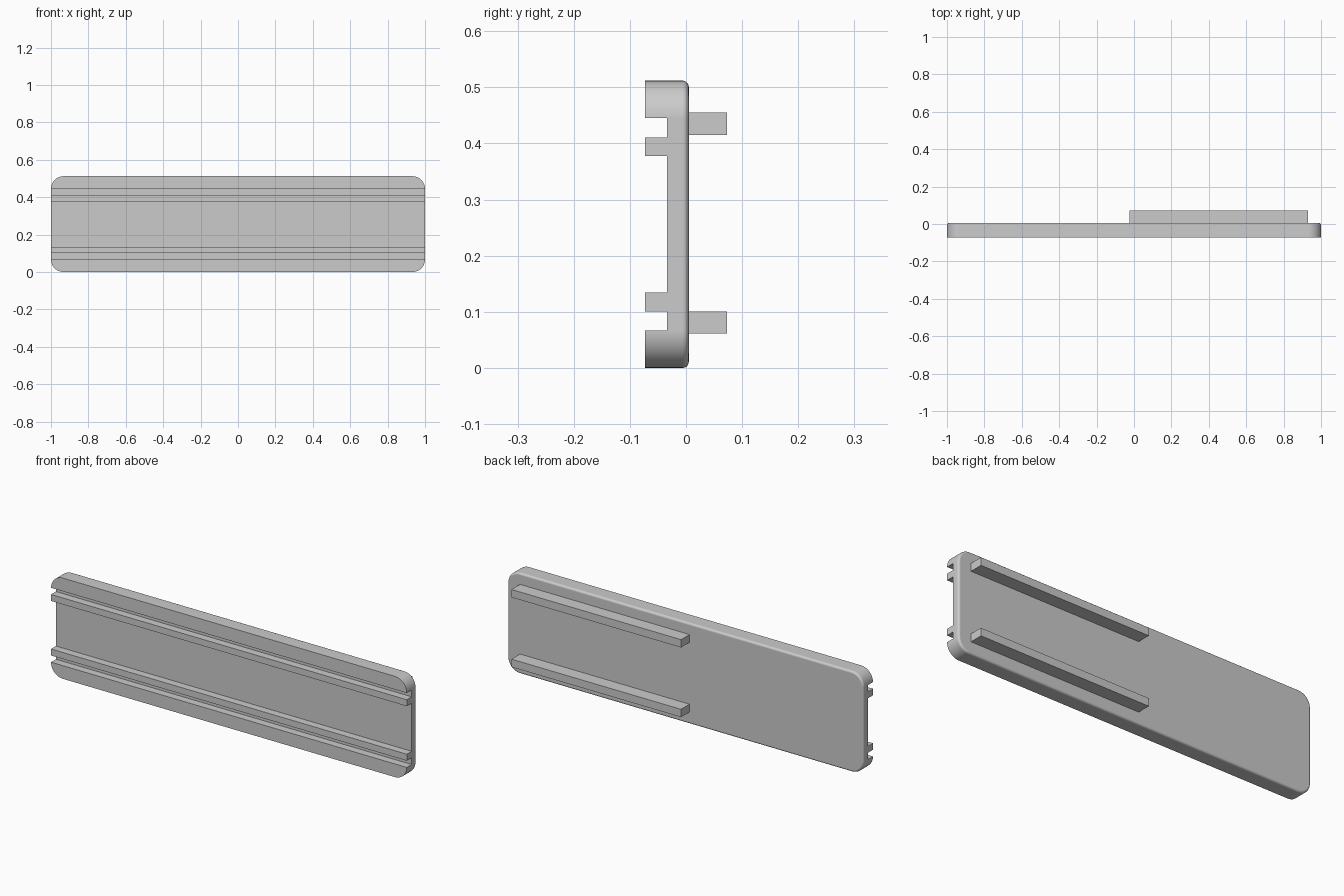
import bpy, bmesh
from math import sin, cos, pi

if "Cube" in bpy.data.objects:
    bpy.data.objects.remove(bpy.data.objects["Cube"])

H, R = 0.512, 0.067                    # plate height, corner radius
FRONT, FLOOR, BACK = -0.073, -0.034, 0.005


def box(name, x0, x1, y0, y1, z0, z1):
    bpy.ops.mesh.primitive_cube_add(
        size=1, location=((x0 + x1) / 2, (y0 + y1) / 2, (z0 + z1) / 2))
    ob = bpy.context.object
    ob.name = name
    ob.scale = (x1 - x0, y1 - y0, z1 - z0)
    bpy.ops.object.transform_apply(location=False, rotation=False, scale=True)
    return ob


# Plate: rounded rectangle extruded along y
bm = bmesh.new()
outline = []
corners = [(1 - R, H - R), (-1 + R, H - R), (-1 + R, R), (1 - R, R)]
SEG = 12
for i, (cx, cz) in enumerate(corners):
    for k in range(SEG + 1):
        a = (i + k / SEG) * pi / 2
        outline.append(bm.verts.new((cx + R * cos(a), FRONT, cz + R * sin(a))))
face = bm.faces.new(outline)
ext = bmesh.ops.extrude_face_region(bm, geom=[face])
new_verts = [g for g in ext["geom"] if isinstance(g, bmesh.types.BMVert)]
bmesh.ops.translate(bm, verts=new_verts, vec=(0, BACK - FRONT, 0))

# Soft edge around the back
rim = [e for e in bm.edges if all(abs(v.co.y - BACK) < 1e-5 for v in e.verts)]
bmesh.ops.bevel(bm, geom=rim, offset=0.011, segments=5, profile=0.5,
                affect='EDGES')
bmesh.ops.recalc_face_normals(bm, faces=bm.faces)
mesh = bpy.data.meshes.new("plate")
bm.to_mesh(mesh)
bm.free()
plate = bpy.data.objects.new("plate", mesh)
bpy.context.collection.objects.link(plate)

# Full-length channels in the front: two narrow grooves and a wide recess
for z0, z1 in [(0.067, 0.101), (0.134, H - 0.134), (H - 0.101, H - 0.067)]:
    cutter = box("channel_cutter", -1.1, 1.1, FRONT - 0.1, FLOOR, z0, z1)
    cutter.hide_render = True
    bpy.context.view_layer.objects.active = plate
    mod = plate.modifiers.new("channel", 'BOOLEAN')
    mod.operation, mod.solver, mod.object = 'DIFFERENCE', 'EXACT', cutter
    bpy.ops.object.modifier_apply(modifier=mod.name)
    bpy.data.objects.remove(cutter)

# Smooth corners, flat panels
bpy.ops.object.select_all(action='DESELECT')
plate.select_set(True)
bpy.context.view_layer.objects.active = plate
bpy.ops.object.shade_smooth_by_angle(angle=pi / 6)
wn = plate.modifiers.new("flat_panels", 'WEIGHTED_NORMAL')
wn.keep_sharp = True

# Half-length rails on the back
for name, z in [("lower_back_rail", 0.061), ("upper_back_rail", 0.415)]:
    box(name, -0.023, 0.93, BACK - 0.003, 0.073, z, z + 0.04)
